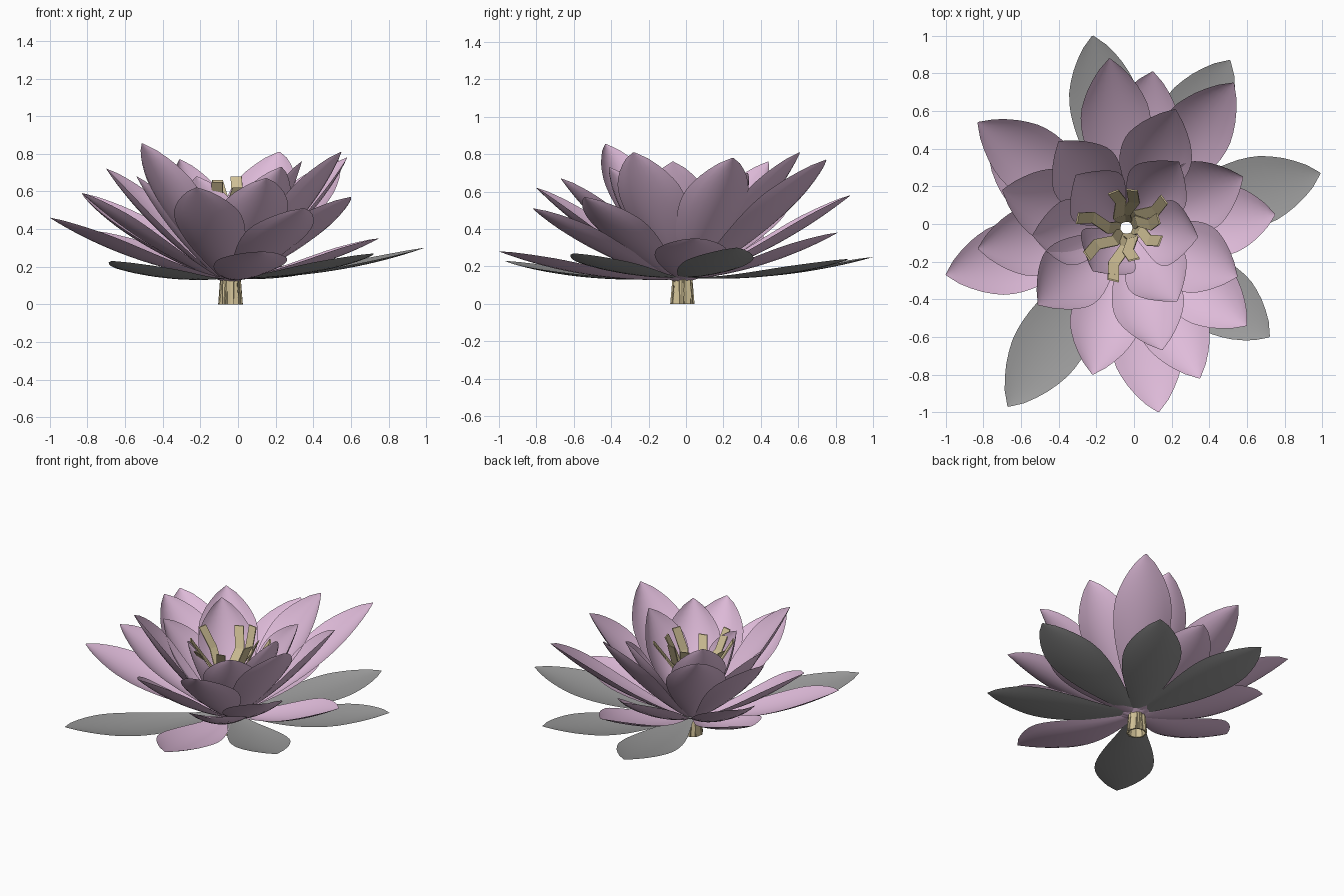
import bpy
import math
from mathutils import Vector

if "Cube" in bpy.data.objects:
    bpy.data.objects.remove(bpy.data.objects["Cube"])

CENTRE = Vector((-0.04, -0.02, 0))
UP = Vector((0, 0, 1))
PROFILE = [(0, .2), (.2, .52), (.4, .84), (.58, 1), (.72, .95), (.85, .68), (.94, .36), (1, .02)]


def material(name, colour):
    m = bpy.data.materials.new(name)
    m.diffuse_color = (*colour, 1)
    m.use_nodes = True
    m.node_tree.nodes["Principled BSDF"].inputs["Base Color"].default_value = m.diffuse_color
    return m


PINK = material("petal pink", (0.74, 0.50, 0.70))
TAN = material("stamen tan", (0.62, 0.52, 0.30))
GREY = material("sepal grey", (0.33, 0.33, 0.33))


def make(name, verts, faces, mat, smooth):
    me = bpy.data.meshes.new(name)
    me.from_pydata([tuple(v) for v in verts], [], faces)
    me.materials.append(mat)
    me.polygons.foreach_set("use_smooth", [smooth] * len(me.polygons))
    ob = bpy.data.objects.new(name, me)
    bpy.context.collection.objects.link(ob)
    return ob


def half_width(t):
    for i in range(len(PROFILE) - 1):
        (a, fa), (b, fb) = PROFILE[i], PROFILE[i + 1]
        if t <= b:
            # Catmull-Rom through the outline points
            p = PROFILE[max(i - 1, 0)][1]
            q = PROFILE[min(i + 2, len(PROFILE) - 1)][1]
            s = (t - a) / (b - a)
            return max(0.01, 0.5 * (2 * fa + (fb - p) * s + (2 * p - 5 * fa + 4 * fb - q) * s * s
                                    + (3 * fa - p - 3 * fb + q) * s ** 3))
    return 0.01


def petal(name, tip, width, sag, cup, mat, base_z=0.12):
    """Cupped leaf swept along a sagging curve from the flower centre to its tip."""
    tip = Vector(tip)
    out = Vector((tip.x, tip.y, 0)) - CENTRE
    out.z = 0
    out.normalize()
    base = CENTRE + out * 0.04 + UP * base_z
    side = UP.cross(out)
    chord = tip - base
    ctrl = base + chord * 0.5 - chord.cross(side).normalized() * -sag * chord.length
    if ctrl.z > base.z + chord.z * 0.5:
        ctrl = base + chord - (ctrl - base)
    verts, faces, n, m = [], [], 18, 8
    for i in range(n + 1):
        t = i / n
        p = base * (1 - t) ** 2 + ctrl * 2 * t * (1 - t) + tip * t * t
        d = ((ctrl - base) * (1 - t) + (tip - ctrl) * t).normalized()
        inner = d.cross(side)
        w = half_width(t) * width / 2
        for j in range(m + 1):
            u = 2 * j / m - 1
            verts.append(p + side * w * u + inner * cup * w * u * u)
    for i in range(n):
        for j in range(m):
            a = i * (m + 1) + j
            faces.append((a, a + 1, a + m + 2, a + m + 1))
    return make(name, verts, faces, mat, True)


# Grey sepals lying almost flat
for i, tip in enumerate([(-.22, 1, .25), (.51, .87, .24), (.99, .27, .30), (.72, -.6, .27), (-.67, -.97, .23)]):
    petal(f"sepal_{i}", tip, .37, .08, .12, GREY, .14)

# Low outer petals
for i, tip in enumerate([(-1, -.27, .46), (.13, -1, .28), (.75, .05, .35), (.1, .81, .38), (-.77, .36, .39)]):
    petal(f"outer_petal_{i}", tip, .38, .10, .25, PINK, .13)

# Middle petals
for i, tip in enumerate([(-.13, .88, .58), (-.83, .54, .59), (-.83, -.13, .59), (-.22, -.8, .62),
                         (.35, -.82, .51), (.6, -.54, .57), (.53, .75, .77)]):
    petal(f"middle_petal_{i}", tip, .37, .09, .32, PINK)

# Tall petals
for i, tip in enumerate([(-.51, -.43, .855), (.15, -.67, .67), (.55, -.28, .81), (.58, .25, .78),
                         (.22, .61, .81), (-.4, .44, .76), (-.7, .18, .72)]):
    petal(f"tall_petal_{i}", tip, .38, .09, .36, PINK)

# Inner petals
for i, tip in enumerate([(-.31, .26, .77), (.24, .33, .70), (.34, -.07, .76), (.23, -.41, .73),
                         (-.54, -.06, .68), (-.22, -.25, .68)]):
    petal(f"inner_petal_{i}", tip, .35, .10, .4, PINK)


def stamen(name, tip):
    """Flat kinked ribbon rising from the ground and folding outwards."""
    tip = Vector(tip)
    out = Vector((tip.x, tip.y, 0)) - CENTRE
    out.z = 0
    r = out.length
    out.normalize()
    side = UP.cross(out)
    path = [(.055, 0, 0), (.035, .22, 0), (r * .35, .42, .02), (r * .7, .53, -.02), (r, tip.z, 0)]
    verts, faces = [], []
    for rad, z, off in path:
        p = CENTRE + out * rad + UP * z + side * off
        for s in (-.03, .03):
            for q in (-.004, .004):
                verts.append(p + side * s + out * q)
    for i in range(len(path) - 1):
        a = i * 4
        for j, k in ((0, 1), (1, 3), (3, 2), (2, 0)):
            faces.append((a + j, a + k, a + 4 + k, a + 4 + j))
    e = len(verts) - 4
    faces += [(0, 2, 3, 1), (e, e + 1, e + 3, e + 2)]
    make(name, verts, faces, TAN, False)


# Ring of stamens
for i, tip in enumerate([(-.3, .03, .66), (-.11, -.3, .65), (.14, -.09, .67), (.13, .03, .66), (.16, .13, .64),
                         (-.01, .18, .68), (-.11, .17, .66), (-.25, -.17, .65), (0, -.19, .62)]):
    stamen(f"stamen_{i}", tip)
